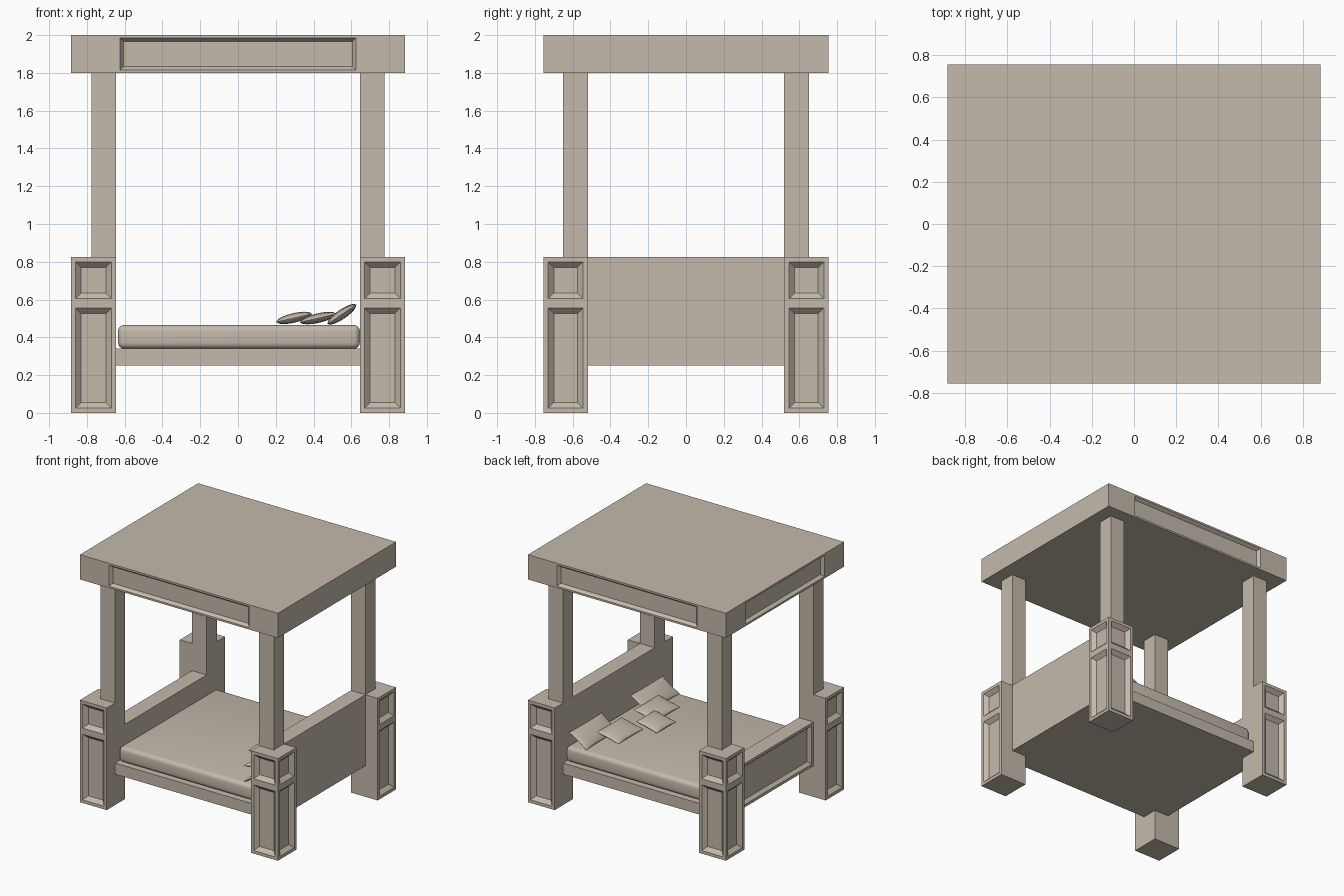
import bpy, bmesh, math
from mathutils import Vector, Matrix

if "Cube" in bpy.data.objects:
    bpy.data.objects.remove(bpy.data.objects["Cube"])

wood = bpy.data.materials.new("warm taupe")
wood.diffuse_color = (0.55, 0.49, 0.41, 1)
wood.use_nodes = True
wood.node_tree.nodes["Principled BSDF"].inputs["Base Color"].default_value = wood.diffuse_color


def finish(bm, name):
    me = bpy.data.meshes.new(name)
    bmesh.ops.recalc_face_normals(bm, faces=bm.faces)
    bm.to_mesh(me)
    bm.free()
    me.materials.append(wood)
    ob = bpy.data.objects.new(name, me)
    bpy.context.collection.objects.link(ob)
    return ob


def box_bm(lo, hi):
    lo, hi = Vector(lo), Vector(hi)
    bm = bmesh.new()
    m = Matrix.Translation((lo + hi) / 2) @ Matrix.Diagonal((*(hi - lo), 1))
    bmesh.ops.create_cube(bm, size=1, matrix=m)
    bm.normal_update()
    return bm


def box(name, lo, hi):
    return finish(box_bm(lo, hi), name)


def cut(bm, axis, value):
    n = Vector((0, 0, 0))
    n[axis] = 1
    bmesh.ops.bisect_plane(bm, geom=bm.verts[:] + bm.edges[:] + bm.faces[:],
                           plane_co=n * value, plane_no=n)
    bm.normal_update()


def recess(bm, faces, margin, slope, depth):
    """Flat frame, then a tapered sunken panel."""
    bmesh.ops.inset_individual(bm, faces=faces, thickness=margin, use_even_offset=True)
    bmesh.ops.inset_individual(bm, faces=faces, thickness=slope, depth=-depth,
                               use_even_offset=True)


# Four corner pedestals with two panels on each outward side, plus square posts
for sx, xn in ((-1, "foot"), (1, "head")):
    for sy, yn in ((-1, "front"), (1, "back")):
        xs, ys = sorted((sx * .645, sx * .885)), sorted((sy * .52, sy * .755))
        bm = box_bm((xs[0], ys[0], 0), (xs[1], ys[1], .825))
        cut(bm, 2, .58)
        panels = [f for f in bm.faces if f.normal.x * sx > .9 or f.normal.y * sy > .9]
        recess(bm, panels, .025, .03, .03)
        finish(bm, f"{xn}_{yn}_pedestal")
        xs, ys = sorted((sx * .645, sx * .775)), sorted((sy * .52, sy * .65))
        box(f"{xn}_{yn}_post", (xs[0], ys[0], .82), (xs[1], ys[1], 1.805))

# Canopy with sunken panels on the front, back and foot sides
bm = box_bm((-.885, -.755, 1.8), (.885, .755, 2))
for s in (-1, 1):
    cut(bm, 0, s * .64)
    cut(bm, 1, s * .52)
panels = []
for f in bm.faces:
    c = f.calc_center_median()
    if (abs(f.normal.y) > .9 and abs(c.x) < .1) or (f.normal.x < -.9 and abs(c.y) < .1):
        panels.append(f)
recess(bm, panels, .015, .018, .025)
bmesh.ops.dissolve_limit(bm, angle_limit=.01, verts=bm.verts[:], edges=bm.edges[:])
finish(bm, "canopy")

# Headboard, footboard with one sunken panel, bed base
box("headboard", (.645, -.52, .25), (.775, .52, .825))
bm = box_bm((-.775, -.52, .25), (-.645, .52, .605))
recess(bm, [f for f in bm.faces if f.normal.x < -.9], .022, .022, .025)
finish(bm, "footboard")
box("bed_base", (-.65, -.65, .25), (.65, .65, .34))

# Mattress with rounded edges
bm = box_bm((-.635, -.62, .34), (.645, .62, .465))
bmesh.ops.bevel(bm, geom=bm.edges[:], offset=.032, segments=4, profile=.5, affect='EDGES')
smooth = [finish(bm, "mattress")]


# Pillows: two domed sheets welded along the rim
def pillow(name, loc, size, tilt, turn=0):
    bm = bmesh.new()
    for s in (-1, 1):
        sheet = bmesh.ops.create_grid(bm, x_segments=14, y_segments=14, size=1)
        for v in sheet["verts"]:
            u, w = math.sin(v.co.x * math.pi / 2), math.sin(v.co.y * math.pi / 2)
            h = (max(0, 1 - u * u) * max(0, 1 - w * w)) ** .45
            pinch = 1 - .05 * (1 - u * u)
            v.co = (u * size[0] / 2 * (1 - .05 * (1 - w * w)),
                    w * size[1] / 2 * pinch, s * h * size[2] / 2)
    bmesh.ops.remove_doubles(bm, verts=bm.verts[:], dist=1e-5)
    ob = finish(bm, name)
    ob.location = loc
    ob.rotation_euler = (0, math.radians(-tilt), math.radians(turn))
    smooth.append(ob)


for s, n in ((-1, "front"), (1, "back")):
    pillow(f"large_pillow_{n}", (.55, s * .39, .522), (.185, .42, .05), 34)
    pillow(f"medium_pillow_{n}", (.425, s * .235, .502), (.20, .32, .05), 13)
pillow("small_pillow", (.297, -.04, .503), (.195, .24, .05), 13)

# Smooth shading for the soft parts
for ob in smooth:
    bpy.ops.object.select_all(action='DESELECT')
    ob.select_set(True)
    bpy.context.view_layer.objects.active = ob
    bpy.ops.object.shade_smooth_by_angle(angle=math.radians(40))
